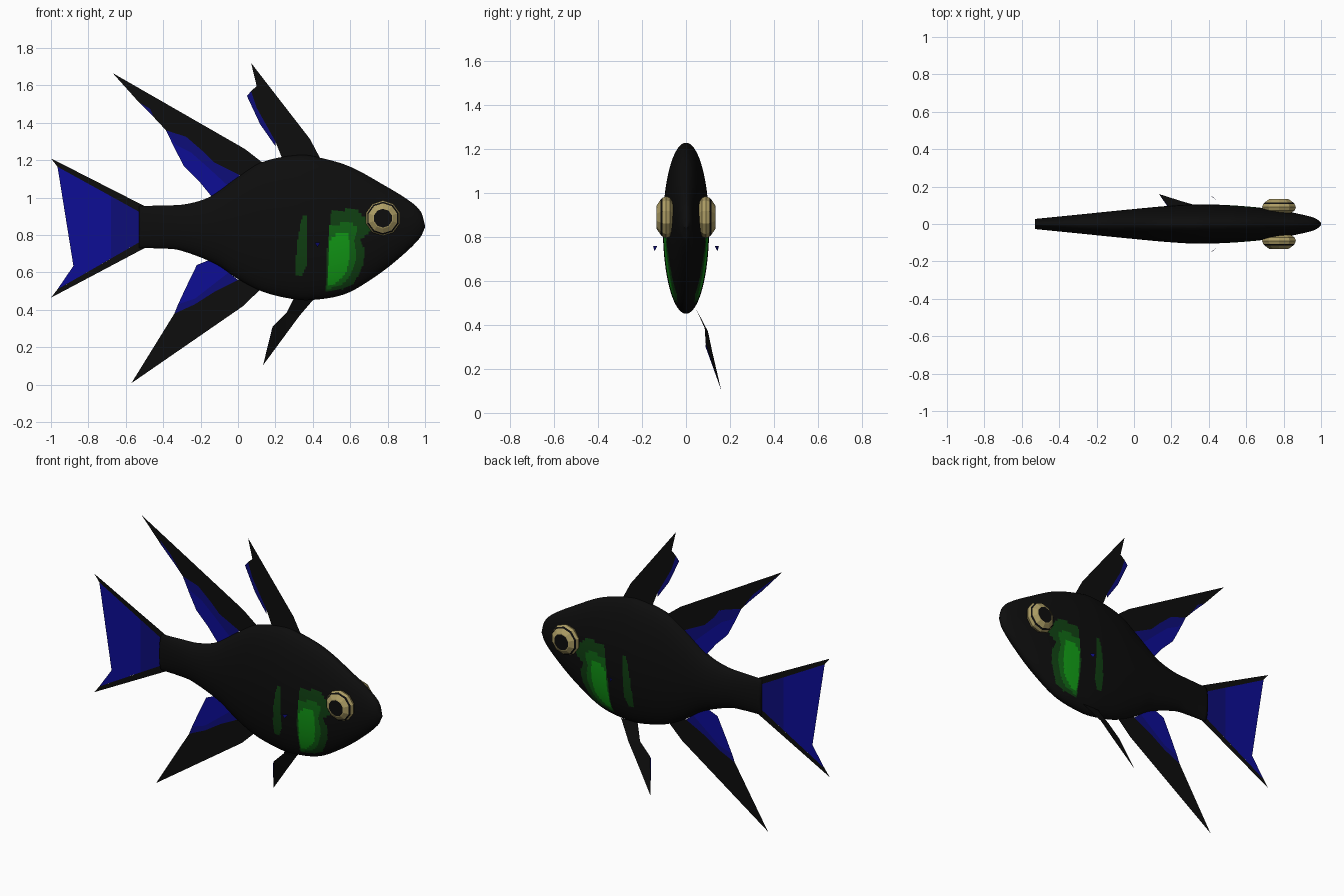
import bpy, bmesh, math
from mathutils import Vector

if "Cube" in bpy.data.objects:
    bpy.data.objects.remove(bpy.data.objects["Cube"])


def mat(name, r, g, b):
    m = bpy.data.materials.new(name)
    m.diffuse_color = (r, g, b, 1)
    m.use_nodes = True
    m.node_tree.nodes["Principled BSDF"].inputs["Base Color"].default_value = m.diffuse_color
    return m


BLACK = mat("black", .004, .004, .004)
BLUE = mat("blue", .004, .004, .30)
DEEP_BLUE = mat("deep blue", .004, .004, .19)
DARK_GREEN = mat("dark green", .005, .05, .006)
GREEN = mat("green", .005, .13, .007)
BRIGHT_GREEN = mat("bright green", .006, .32, .008)
GOLD = mat("gold", .42, .34, .13)


def finish(name, bm, mats, smooth=False):
    me = bpy.data.meshes.new(name)
    bm.to_mesh(me)
    bm.free()
    for m in mats:
        me.materials.append(m)
    for p in me.polygons:
        p.use_smooth = smooth
    ob = bpy.data.objects.new(name, me)
    bpy.context.collection.objects.link(ob)
    return ob


def curve(pts, x):
    """Smooth height of a profile at x (cubic Hermite)."""
    n = len(pts)
    i = max(k for k in range(n - 1) if pts[k][0] <= x or k == 0)

    def slope(k):
        a, b = pts[max(k - 1, 0)], pts[min(k + 1, n - 1)]
        return (b[1] - a[1]) / (b[0] - a[0])
    (x0, y0), (x1, y1) = pts[i], pts[i + 1]
    h = x1 - x0
    t = (x - x0) / h
    return ((2*t**3 - 3*t*t + 1) * y0 + (t**3 - 2*t*t + t) * h * slope(i)
            + (3*t*t - 2*t**3) * y1 + (t**3 - t*t) * h * slope(i + 1))


def inside(poly, x, z):
    hit = False
    for (ax, az), (bx, bz) in zip(poly, poly[1:] + poly[:1]):
        if (az > z) != (bz > z) and x < ax + (z - az) * (bx - ax) / (bz - az):
            hit = not hit
    return hit


# body: lofted ellipses between a back line, a belly line and a width line
TOP = [(-.53, .955), (-.41, .958), (-.28, .965), (-.15, 1.005), (0, 1.11), (.13, 1.19),
       (.33, 1.228), (.44, 1.213), (.6, 1.165), (.775, 1.07), (.92, .98), (.98, .92), (1, .85)]
BOTTOM = [(-.53, .73), (-.41, .728), (-.31, .718), (-.12, .645), (0, .565), (.13, .498),
          (.28, .46), (.385, .452), (.57, .484), (.73, .575), (.866, .68), (.973, .785), (1, .84)]
WIDTH = [(-.53, .027), (-.3, .05), (0, .08), (.2, .098), (.35, .105), (.55, .098),
         (.75, .078), (.9, .05), (.97, .03), (1, .008)]
# painted cheek patches, nested, seen from the side (later ones win)
PATCHES = [
    (1, [(.345, .91), (.37, .91), (.37, .65), (.345, .58), (.305, .59), (.315, .75)]),
    (1, [(.50, .93), (.63, .94), (.70, .87), (.71, .82), (.65, .77), (.68, .72), (.67, .64),
         (.62, .54), (.56, .51), (.47, .50), (.475, .72)]),
    (2, [(.49, .85), (.60, .87), (.64, .84), (.62, .77), (.635, .68), (.60, .58), (.55, .53), (.475, .51)]),
    (3, [(.49, .77), (.53, .81), (.59, .81), (.60, .70), (.58, .60), (.53, .545), (.48, .53)]),
]
N, S = 260, 112
bm = bmesh.new()
rings = []
for i in range(N + 1):
    x = -.53 + 1.53 * math.sin(math.pi / 2 * i / N) ** .9
    t, b, w = curve(TOP, x), curve(BOTTOM, x), curve(WIDTH, x)
    rings.append([bm.verts.new((x, w * math.cos(2 * math.pi * k / S),
                                (t + b) / 2 + (t - b) / 2 * math.sin(2 * math.pi * k / S)))
                  for k in range(S)])
for a, b in zip(rings, rings[1:]):
    for k in range(S):
        f = bm.faces.new((a[k], b[k], b[k - 1], a[k - 1]))
        c = f.calc_center_median()
        for idx, poly in PATCHES:
            if inside(poly, c.x, c.z):
                f.material_index = idx
bm.faces.new(rings[0])
bm.faces.new(rings[-1])
bmesh.ops.recalc_face_normals(bm, faces=bm.faces)
finish("body", bm, [BLACK, DARK_GREEN, GREEN, BRIGHT_GREEN], True)

# eyes: ten-sided domes with gold and black bands around a black pupil
for side, label in ((-1, "left"), (1, "right")):
    bm = bmesh.new()
    prof = [(.068, 0), (.088, .012), (.095, .03), (.088, .047), (.08, .055), (.056, .072), (.05, .074)]
    band = [0, 0, 0, 1, 0, 0]
    loops = [[bm.verts.new((.775 + r * math.cos(math.pi * k / 5 + math.pi / 2),
                            side * (.06 + y), .89 + r * math.sin(math.pi * k / 5 + math.pi / 2)))
              for k in range(10)] for r, y in prof]
    for j, (a, b) in enumerate(zip(loops, loops[1:])):
        for k in range(10):
            bm.faces.new((a[k - 1], a[k], b[k], b[k - 1])).material_index = band[j]
    bm.faces.new(loops[-1]).material_index = 1
    bmesh.ops.recalc_face_normals(bm, faces=bm.faces)
    bmesh.ops.reverse_faces(bm, faces=[f for f in bm.faces if f.index < 0])
    if bm.faces and sum(f.normal.y * side for f in bm.faces) < 0:
        bmesh.ops.reverse_faces(bm, faces=bm.faces)
    finish(label + "_eye", bm, [GOLD, BLACK])


def fin(name, *parts):
    """Thin sheet fin from flat coloured outlines; points are (x, z) or (x, y, z)."""
    bm = bmesh.new()
    mats = [m for m, _ in parts]
    for i, (_, pts) in enumerate(parts):
        vs = [bm.verts.new(p if len(p) == 3 else (p[0], 0, p[1])) for p in pts]
        bm.faces.new(vs).material_index = i
    bmesh.ops.triangulate(bm, faces=bm.faces)
    finish(name, bm, mats)


# tail fin: blue web between two black rays
fin("tail_fin",
    (BLACK, [(-.50, .955), (-1, 1.21), (-.965, 1.165), (-.53, .925), (-.50, .92)]),
    (BLACK, [(-.50, .73), (-1, .465), (-.965, .51), (-.53, .76), (-.50, .77)]),
    (DEEP_BLUE, [(-.53, .925), (-.68, 1.008), (-.62, .93), (-.60, .84), (-.62, .76), (-.68, .674), (-.53, .76)]),
    (BLUE, [(-.68, 1.008), (-.965, 1.165), (-.88, 1.04), (-.83, .93), (-.815, .84), (-.83, .75), (-.88, .635),
            (-.965, .51), (-.68, .674), (-.62, .76), (-.60, .84), (-.62, .93)]))

# rear dorsal fin
fin("rear_dorsal_fin",
    (BLACK, [(.14, 1.18), (.037, 1.26), (-.67, 1.666), (-.53, 1.51), (-.45, 1.43), (-.385, 1.36), (-.23, 1.31),
             (-.19, 1.25), (-.13, 1.19), (.01, 1.12), (.08, 1.10)]),
    (DEEP_BLUE, [(-.67, 1.666), (-.56, 1.56), (-.47, 1.475), (-.385, 1.36), (-.45, 1.43), (-.53, 1.51)]),
    (DEEP_BLUE, [(-.385, 1.36), (-.23, 1.31), (-.19, 1.25), (-.13, 1.19), (.01, 1.12), (-.05, 1.06),
                 (-.17, 1.17), (-.25, 1.24), (-.33, 1.28)]),
    (BLUE, [(-.385, 1.36), (-.33, 1.28), (-.25, 1.24), (-.17, 1.17), (-.05, 1.06), (-.12, .98), (-.21, 1.09),
            (-.29, 1.17), (-.337, 1.26)]))

# anal fin
fin("anal_fin",
    (BLACK, [(.12, .51), (.027, .42), (-.57, .008), (-.43, .18), (-.385, .27), (-.34, .38), (-.23, .43),
             (-.12, .50), (0, .56), (.08, .58)]),
    (DEEP_BLUE, [(-.57, .008), (-.444, .147), (-.385, .27), (-.43, .18)]),
    (DEEP_BLUE, [(-.34, .38), (-.23, .43), (-.12, .50), (0, .56), (-.05, .60), (-.14, .53), (-.23, .46), (-.32, .43)]),
    (BLUE, [(-.32, .43), (-.23, .46), (-.14, .53), (-.05, .60), (-.12, .68), (-.22, .64), (-.283, .51)]))

# front dorsal fin
fin("front_dorsal_fin",
    (BLACK, [(.24, 1.2), (.45, 1.19), (.385, 1.313), (.07, 1.72), (.10, 1.596), (.07, 1.57), (.10, 1.48), (.20, 1.30)]),
    (DEEP_BLUE, [(.07, 1.57), (.048, 1.543), (.118, 1.393), (.20, 1.275), (.20, 1.30), (.10, 1.48)]))

# ventral fin, bending out to the far side
fin("ventral_fin",
    (BLACK, [(.305, .045, .475), (.42, .045, .475), (.33, .10, .37), (.26, .085, .385)]),
    (BLACK, [(.26, .085, .385), (.33, .10, .37), (.26, .12, .275), (.187, .09, .313)]),
    (BLACK, [(.187, .09, .313), (.26, .12, .275), (.134, .16, .104)]),
    (DEEP_BLUE, [(.187, .09, .313), (.134, .16, .104), (.182, .089, .30)]))

# tiny pectoral fin tips
for s, label in ((-1, "left"), (1, "right")):
    fin(label + "_pectoral_tip",
        (DEEP_BLUE, [(.41, s * .15, .76), (.44, s * .13, .76), (.425, s * .143, .735)]))
